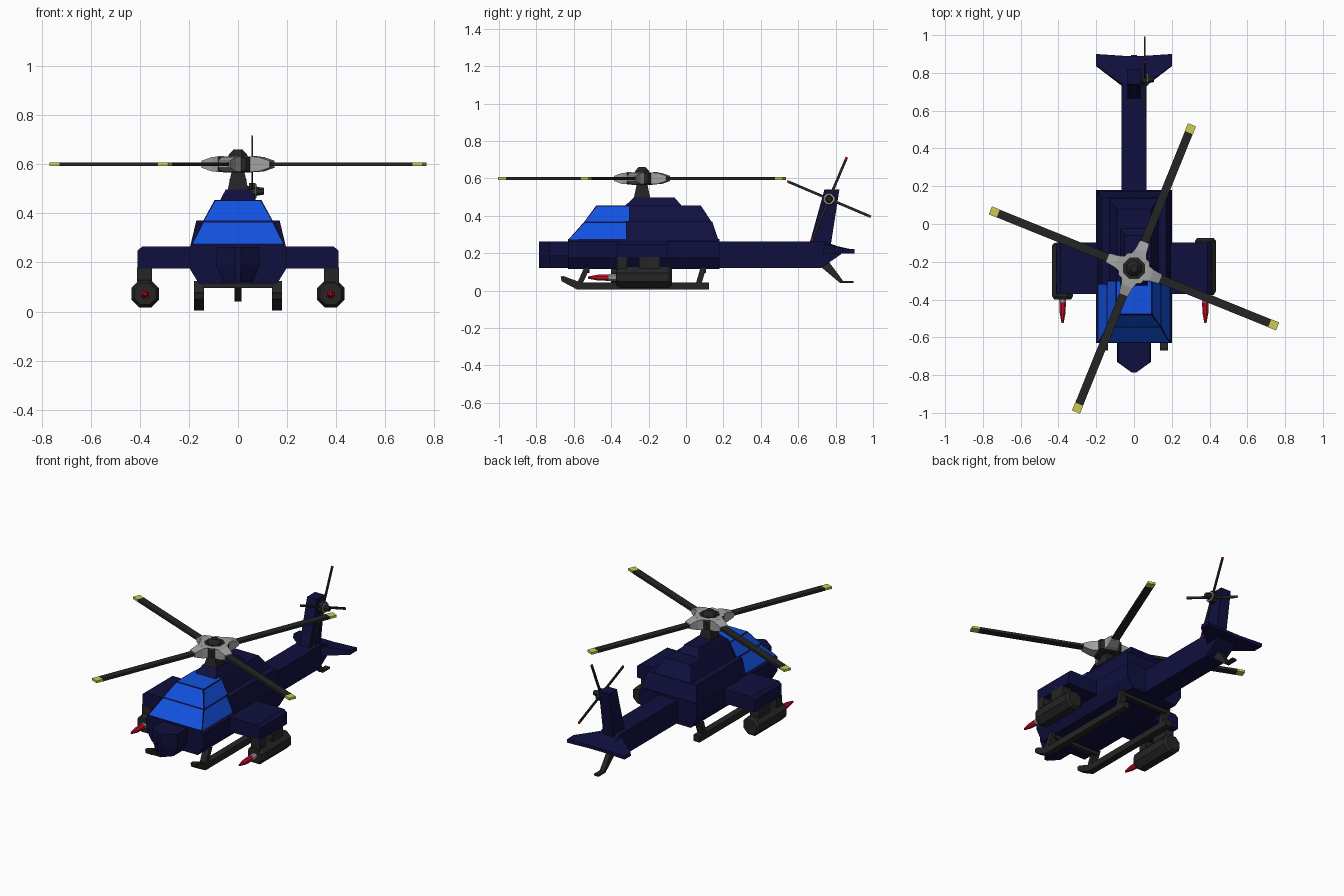
import bpy, bmesh, math
from mathutils import Matrix, Vector

if "Cube" in bpy.data.objects:
    bpy.data.objects.remove(bpy.data.objects["Cube"])


def material(name, rgb):
    m = bpy.data.materials.new(name)
    m.diffuse_color = (*rgb, 1)
    m.use_nodes = True
    m.node_tree.nodes["Principled BSDF"].inputs["Base Color"].default_value = m.diffuse_color
    return m


NAVY = material("navy paint", (0.005, 0.005, 0.05))
GLASS = material("blue glass", (0.006, 0.085, 0.75))
DARK = material("dark metal", (0.018, 0.018, 0.018))
GREY = material("light grey metal", (0.36, 0.36, 0.36))
YELLOW = material("yellow tip", (0.6, 0.6, 0.08))
RED = material("red", (0.55, 0.005, 0.018))


def finish(name, bm, *mats, matrix=None):
    bmesh.ops.recalc_face_normals(bm, faces=bm.faces)
    if matrix:
        bm.transform(matrix)
    me = bpy.data.meshes.new(name)
    bm.to_mesh(me)
    bm.free()
    for m in mats:
        me.materials.append(m)
    ob = bpy.data.objects.new(name, me)
    bpy.context.collection.objects.link(ob)
    return ob


def loft_mesh(rings):
    """Skin a list of equally long point rings and cap both ends."""
    bm = bmesh.new()
    vs = [[bm.verts.new(p) for p in r] for r in rings]
    n = len(vs[0])
    for a, b in zip(vs, vs[1:]):
        for i in range(n):
            j = (i + 1) % n
            bm.faces.new((a[i], a[j], b[j], b[i]))
    bm.faces.new(vs[0])
    bm.faces.new(vs[-1])
    return bm


def tiers(name, levels, *mats):
    """Stacked rectangles given as (z, half width, front y, back y)."""
    rings = [[(-w, a, z), (w, a, z), (w, b, z), (-w, b, z)] for z, w, a, b in levels]
    return finish(name, loft_mesh(rings), *mats)


def side_plate(name, pts, x0, x1, mat, matrix=None):
    """Polygon in the y-z plane extruded across x."""
    return finish(name, loft_mesh([[(x, y, z) for y, z in pts] for x in (x0, x1)]), mat, matrix=matrix)


def box(name, x, y, z, mat, matrix=None):
    return side_plate(name, [(y[0], z[0]), (y[1], z[0]), (y[1], z[1]), (y[0], z[1])], x[0], x[1], mat, matrix)


def lathe(name, prof, mat, matrix, n=8):
    """Faceted turned part from (radius, height) pairs."""
    rings = [[(r * math.cos(math.tau * (i + .5) / n), r * math.sin(math.tau * (i + .5) / n), h)
              for i in range(n)] for r, h in prof]
    return finish(name, loft_mesh(rings), mat, matrix=matrix)


# Lower hull with waist edge, and chin
hull = [(-.16, .115), (.16, .115), (.2, .18), (.2, .262), (.185, .275), (-.185, .275), (-.2, .262), (-.2, .18)]
finish("hull", loft_mesh([[(x, y, z) for x, z in hull] for y in (-.63, .18)]), NAVY)
nose = [(-.06, .12), (.06, .12), (.09, .19), (.085, .263), (-.085, .263), (-.09, .19)]
finish("nose", loft_mesh([[(x * s, y, z) for x, z in nose]
                          for y, s in ((-.6, 1), (-.73, 1), (-.785, .15))]), NAVY)

# Canopy: every outer panel becomes a framed window
canopy = tiers("canopy", [(.272, .19, -.63, -.3), (.367, .143, -.545, -.3), (.455, .095, -.48, -.3)], NAVY, GLASS)
bm = bmesh.new()
bm.from_mesh(canopy.data)
panes = [f for f in bm.faces if f.normal.z > -.5 and f.normal.y < .5]
bmesh.ops.inset_individual(bm, faces=panes, thickness=.007)
for f in panes:
    f.material_index = 1
bm.to_mesh(canopy.data)
bm.free()

# Cabin and engine housing
tiers("cabin", [(.265, .195, -.32, .175), (.37, .17, -.32, .14), (.37, .13, -.32, .135),
                (.455, .09, -.32, .08)], NAVY)
tiers("engine_hump", [(.45, .075, -.33, -.02), (.497, .05, -.28, -.06)], NAVY)

# Tail boom, fin and stabiliser
side_plate("tail_boom", [(.17, .12), (.72, .12), (.83, .195), (.83, .23), (.74, .264), (.17, .264)],
           -.065, .065, NAVY)
side_plate("tail_fin", [(.66, .25), (.74, .54), (.82, .54), (.775, .25)], -.035, .035, NAVY)
for s in (-1, 1):
    root = [(s * .05, .72, .195), (s * .05, .89, .2), (s * .05, .89, .22), (s * .05, .73, .255)]
    tip = [(s * .2, .835, .2), (s * .2, .9, .2), (s * .2, .9, .222), (s * .2, .84, .225)]
    mid = [(0, y, z) for _, y, z in root]
    finish("stabiliser", loft_mesh([mid, root, tip]), NAVY)
side_plate("tail_skid", [(.7, .16), (.76, .16), (.84, .052), (.895, .052), (.895, .04), (.825, .04), (.73, .12)],
           -.015, .015, DARK)

# Stub wings, pylons, weapon pods and missiles
ALONG_Y = Matrix.Rotation(math.pi / 2, 4, 'X')
for s, dy in ((-1, -.015), (1, .01)):
    wing = [(.15, .175), (.41, .175), (.41, .248), (.39, .265), (.15, .265)]
    finish("stub_wing", loft_mesh([[(s * x, y, z) for x, z in wing] for y in (-.37, -.097)]), NAVY)
    for y in ((-.37, -.315), (-.25, -.14)):
        box("pylon", sorted((s * .35, s * .412)), y, (.1, .18), DARK)
    at = Matrix.Translation((s * .378, dy, .072)) @ ALONG_Y
    lathe("weapon_pod", [(.048, .085), (.061, .1), (.061, .365), (.048, .385)], DARK, at)
    at = Matrix.Translation((s * .378, 0, .07)) @ ALONG_Y
    lathe("missile_collar", [(.02, .37), (.02, .415)], GREY, at)
    lathe("missile", [(.019, .41), (.017, .47), (.006, .525)], RED, at)

# Landing skids with struts and cross bars
for s in (-1, 1):
    x = sorted((s * .138, s * .18))
    side_plate("skid", [(-.67, .075), (-.665, .05), (-.58, .005), (.122, .005), (.122, .045),
                        (-.565, .045), (-.655, .078)], *x, DARK)
    for top, low in ((-.53, -.57), (.092, .065)):
        side_plate("skid_strut", [(low - .012, .04), (low + .018, .04), (top + .018, .125), (top - .014, .125)], *x, DARK)
for y in (-.53, .092):
    box("cross_bar", (-.16, .16), (y - .015, y + .015), (.095, .12), DARK)

# Main rotor
HUB = Matrix.Translation((0, -.235, .6))
tiers("rotor_mast", [(.49, .043, -.28, -.19), (.575, .025, -.262, -.208)], DARK)
lathe("rotor_hub", [(.06, -.034), (.085, -.028), (.085, .028), (.07, .03)], DARK, HUB)
# grey ring lying around the hub top
ring = bmesh.new()
for i in range(8):
    a = [math.tau * (i + k + .5) / 8 for k in (0, 1)]
    q = [(r * math.cos(t), r * math.sin(t), .0335) for r, t in ((.062, a[0]), (.088, a[0]), (.088, a[1]), (.062, a[1]))]
    vs = [ring.verts.new(p) for p in q] + [ring.verts.new((p[0], p[1], .026)) for p in q]
    for f in ((0, 1, 2, 3), (4, 5, 6, 7), (0, 1, 5, 4), (2, 3, 7, 6)):
        ring.faces.new([vs[k] for k in f])
bmesh.ops.remove_doubles(ring, verts=ring.verts, dist=1e-5)
finish("hub_ring", ring, GREY, matrix=HUB)
lathe("hub_cap", [(.045, .025), (.04, .04), (.02, .06)], DARK, HUB)
for i in range(4):
    m = HUB @ Matrix.Rotation(math.radians(68 + 90 * i), 4, 'Z')
    claw = [[(x, -w, -h), (x, w, -h), (x, w, h), (x, -w, h)] for x, w, h in ((.07, .042, .031), (.1, .032, .03), (.15, .026, .014))]
    finish("blade_grip", loft_mesh(claw), GREY, matrix=m)
    box("main_blade", (.14, .775), (-.022, .022), (-.008, .008), DARK, m)
    box("main_blade_tip", (.775, .82), (-.023, .023), (-.007, .007), YELLOW, m)

# Tail rotor
TAIL = Matrix.Translation((.058, .765, .49))
ACROSS = TAIL @ Matrix.Rotation(math.pi / 2, 4, 'Y')
lathe("tail_rotor_shaft", [(.022, -.06), (.022, .02)], DARK, ACROSS)
lathe("tail_rotor_hub", [(.036, -.014), (.036, .014)], DARK, ACROSS)
lathe("tail_hub_plate", [(.032, .014), (.03, .018)], GREY, ACROSS)
lathe("tail_hub_cap", [(.02, .017), (.015, .048)], DARK, ACROSS)
for i in range(4):
    m = TAIL @ Matrix.Rotation(math.radians(67 + 90 * i), 4, 'X')
    box("tail_blade", (-.004, .004), (.02, .23), (-.007, .007), DARK, m)
    box("tail_blade_tip", (-.004, .004), (.23, .243), (-.007, .007), RED, m)
